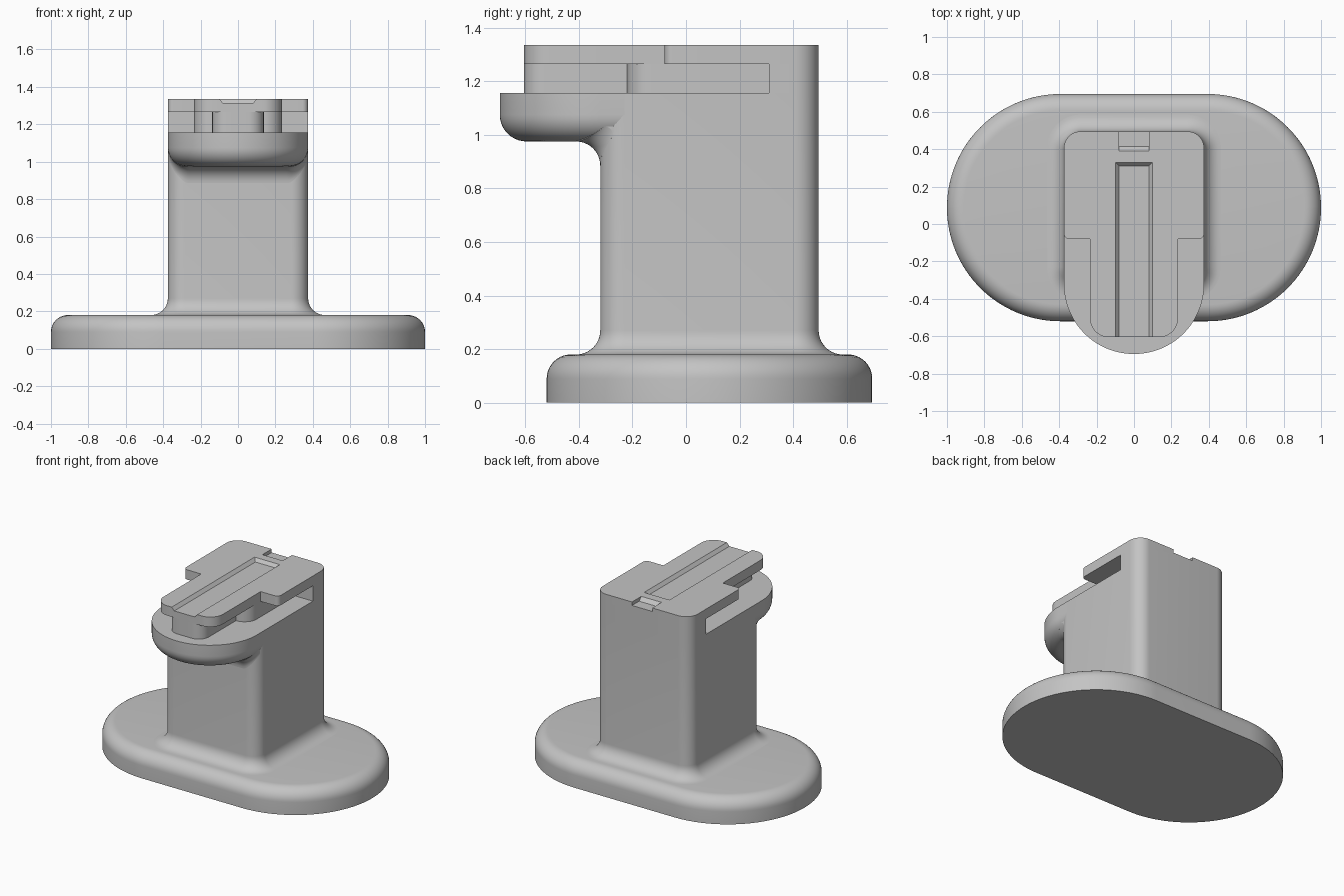
import bpy, bmesh
from math import sin, cos, pi, sqrt, tan, radians
from mathutils import Vector

cube = bpy.data.objects.get("Cube")
if cube:
    bpy.data.objects.remove(cube, do_unlink=True)

grey = bpy.data.materials.new("plain grey")
grey.use_nodes = True
COLOUR = (0.55, 0.55, 0.55, 1)
grey.diffuse_color = COLOUR
grey.node_tree.nodes["Principled BSDF"].inputs["Base Color"].default_value = COLOUR


def rounded(corners, steps=12):
    """Counter-clockwise outline from (x, y, radius) corners."""
    out = []
    for i, (x, y, r) in enumerate(corners):
        p = Vector((x, y))
        if r <= 0:
            out.append(p)
            continue
        a = (Vector(corners[i - 1][:2]) - p).normalized()
        b = (Vector(corners[(i + 1) % len(corners)][:2]) - p).normalized()
        half = a.angle(b) / 2
        centre = p + (a + b).normalized() * r / sin(half)
        start = p + a * r / tan(half) - centre
        end = p + b * r / tan(half) - centre
        for k in range(steps + 1):
            t = k / steps * pi / 2
            out.append(centre + start * cos(t) + end * sin(t))
    return out


def rect(w, y0, y1, front, back, grow=0, steps=12):
    """Rounded rectangle, grown or shrunk with concentric corners."""
    w, y0, y1 = w + grow, y0 - grow, y1 + grow
    front, back = front and front + grow, back and back + grow
    return rounded([(-w, y0, front), (w, y0, front), (w, y1, back), (-w, y1, back)], steps)


def shade(obj):
    obj.data.shade_smooth()
    obj.data.set_sharp_from_angle(angle=radians(30))


def loft(name, rings):
    """Closed solid through rings of 3D points."""
    bm = bmesh.new()
    loops = [[bm.verts.new(p) for p in ring] for ring in rings]
    n = len(loops[0])
    for a, b in zip(loops, loops[1:]):
        for i in range(n):
            j = (i + 1) % n
            bm.faces.new((a[i], a[j], b[j], b[i]))
    bm.faces.new(loops[0][::-1])
    bm.faces.new(loops[-1])
    bmesh.ops.recalc_face_normals(bm, faces=bm.faces)
    mesh = bpy.data.meshes.new(name)
    bm.to_mesh(mesh)
    bm.free()
    mesh.materials.append(grey)
    obj = bpy.data.objects.new(name, mesh)
    bpy.context.collection.objects.link(obj)
    shade(obj)
    return obj


def at(outline, z):
    return [(p[0], p[1], z) for p in outline]


def prism(name, outline, z0, z1):
    return loft(name, [at(outline, z0), at(outline, z1)])


def cut(obj, cutters):
    for c in cutters:
        m = obj.modifiers.new("cut", "BOOLEAN")
        m.operation, m.solver, m.object = "DIFFERENCE", "EXACT", c
    deps = bpy.context.evaluated_depsgraph_get()
    mesh = bpy.data.meshes.new_from_object(obj.evaluated_get(deps))
    obj.modifiers.clear()
    obj.data = mesh
    shade(obj)
    for c in cutters:
        bpy.data.objects.remove(c, do_unlink=True)


R = 0.09
W = 0.375
BACK = 0.495
FRONT = -0.32
quarter = [k / 10 * pi / 2 for k in range(11)]

# Oval foot with a rounded top rim
foot = lambda d: rect(1, -0.52, 0.695, 0.607, 0.607, -d, 32)
loft("foot", [at(foot(0), 0)]
     + [at(foot(R * (1 - cos(t))), 0.18 - R + R * sin(t)) for t in quarter])

# Column flaring into the foot
column = lambda d: rect(W, FRONT, BACK, R, R, d)
loft("column", [at(column(R * (1 - sin(t))), 0.18 + R * (1 - cos(t))) for t in quarter]
     + [at(column(0), 1.155)])

# Shelf with a round nose and a rounded underside
S = 0.1
shelf = lambda d: rect(W, -0.695, 0.1, 0.3745, 0.11, -d, 32)
loft("shelf", [at(shelf(S * (1 - sin(t))), 0.975 + S * (1 - cos(t))) for t in quarter]
     + [at(shelf(0), 1.155)])

# Concave blend between the shelf underside and the column front
sections = []
for k in range(-30, 31):
    x = 0.365 * sin(k / 30 * pi / 2)
    over_col = max(0, abs(x) - (W - R))
    over_shelf = max(0, abs(x) - (W - S))
    y = FRONT + R - sqrt(R * R - over_col ** 2)
    z = 0.975 + S - sqrt(S * S - over_shelf ** 2)
    r = R * (1 - 0.7 * over_shelf / S)
    arc = [(x, y - r * (1 - cos(t)), z - r * (1 - sin(t))) for t in quarter]
    sections.append(arc + [(x, y - r, z + 0.01), (x, y + 0.02, z + 0.01), (x, y + 0.02, z - r)])
loft("shelf_blend", sections)

# Back wall of the side slots
prism("slot_wall", rect(W, 0.31, BACK, 0, R), 1.155, 1.265)

# Core between the slots, with a narrower neck in front
prism("slot_core", rect(0.235, -0.22, 0.32, 0.095, 0), 1.155, 1.265)
prism("front_neck", rect(0.138, -0.605, -0.1, 0.08, 0), 1.155, 1.265)

# T-shaped top plate with a guide groove and a rear notch
N, STEP = 0.235, -0.08
top_plate = prism("top_plate", rounded([
    (-N, -0.605, 0.1), (N, -0.605, 0.1), (N, STEP, 0), (W, STEP, 0.03),
    (W, BACK, R), (-W, BACK, R), (-W, STEP, 0.03), (-N, STEP, 0)]), 1.265, 1.335)
groove = loft("groove_cutter", [at(rect(0.08, -0.8, 0.31, 0, 0), 1.313),
                                at(rect(0.11, -0.8, 0.34, 0, 0), 1.346)])
notch = loft("notch_cutter", [at(rect(0.08, 0.415, 0.7, 0, 0), 1.31),
                              at(rect(0.08, 0.38, 0.7, 0, 0), 1.345)])
cut(top_plate, [groove, notch])
